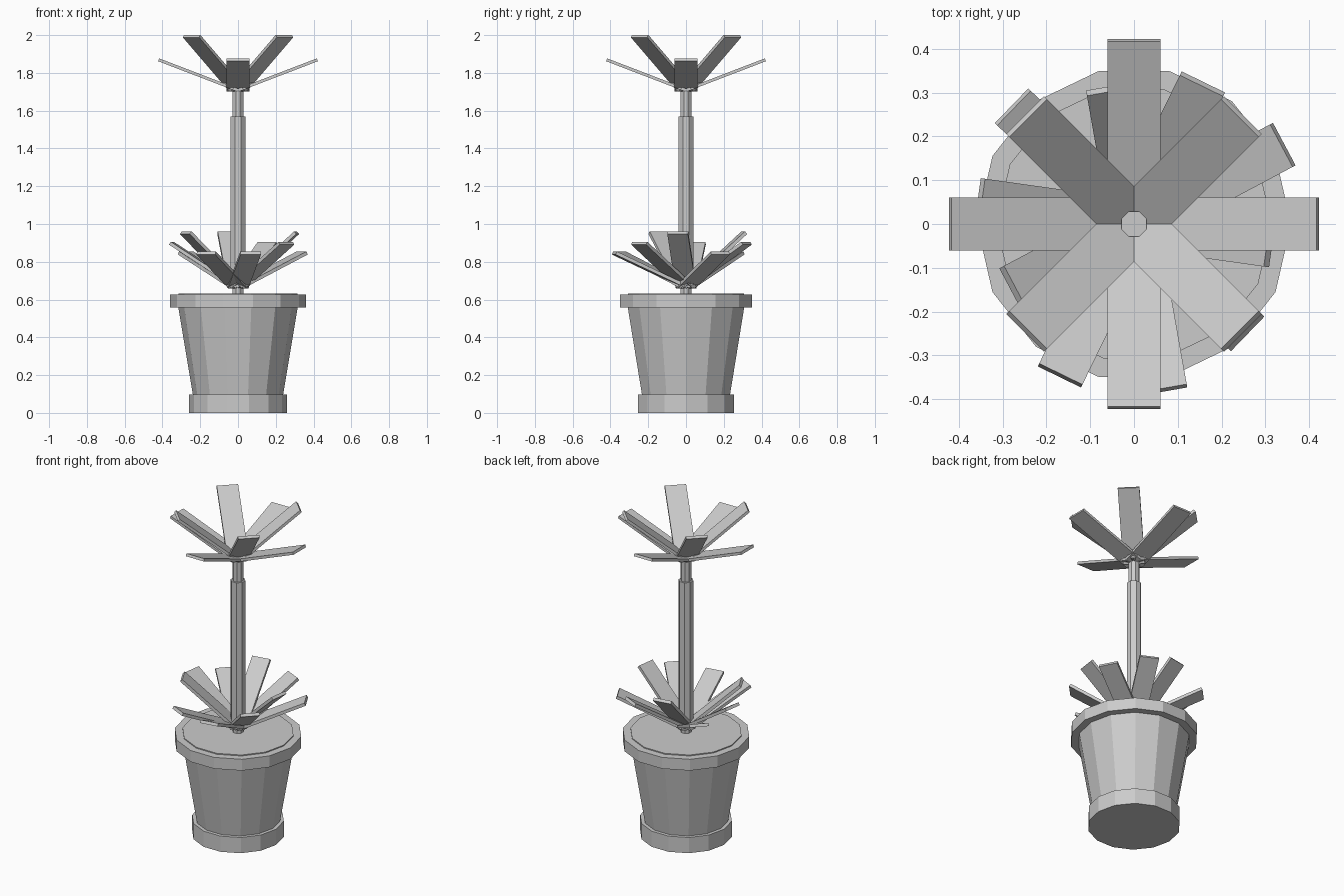
import bpy
import math
from mathutils import Matrix

if "Cube" in bpy.data.objects:
    bpy.data.objects.remove(bpy.data.objects["Cube"])

grey = bpy.data.materials.new("plain_grey")
grey.diffuse_color = (0.6, 0.6, 0.6, 1)
grey.use_nodes = True
grey.node_tree.nodes["Principled BSDF"].inputs["Base Color"].default_value = grey.diffuse_color


def finish(name, verts, faces):
    mesh = bpy.data.meshes.new(name)
    mesh.from_pydata(verts, [], faces)
    mesh.materials.append(grey)
    obj = bpy.data.objects.new(name, mesh)
    bpy.context.collection.objects.link(obj)
    return obj


def lathe(name, profile, sides, turn=0.0):
    """Closed faceted solid from (radius, height) pairs, bottom to top."""
    verts, faces = [], []
    for r, z in profile:
        for k in range(sides):
            a = turn + math.tau * k / sides
            verts.append((r * math.cos(a), r * math.sin(a), z))
    for i in range(len(profile) - 1):
        for k in range(sides):
            a, b = i * sides + k, i * sides + (k + 1) % sides
            faces.append((a, b, b + sides, a + sides))
    faces.append(tuple(reversed(range(sides))))
    faces.append(tuple(range(len(verts) - sides, len(verts))))
    return finish(name, verts, faces)


def blade(name, length, width, thick, tilt, heading, z):
    """Thin slab running outward from the stem axis, tilted upward."""
    w, t = width / 2, thick / 2
    verts = [(x, y, h) for x in (0, length) for y in (-w, w) for h in (-t, t)]
    faces = [(0, 1, 3, 2), (4, 6, 7, 5), (0, 4, 5, 1),
             (2, 3, 7, 6), (0, 2, 6, 4), (1, 5, 7, 3)]
    obj = finish(name, verts, faces)
    obj.data.transform(Matrix.Translation((0, 0, z))
                       @ Matrix.Rotation(math.radians(heading), 4, 'Z')
                       @ Matrix.Rotation(math.radians(-tilt), 4, 'Y'))
    return obj


# Pot: foot, tapered body, rim and soil
lathe("pot_foot", [(0.26, 0), (0.26, 0.097)], 14)
lathe("pot_body", [(0.238, 0.09), (0.318, 0.57)], 14)
lathe("pot_rim", [(0.359, 0.557), (0.359, 0.627)], 14)
lathe("soil", [(0.315, 0.6), (0.315, 0.633)], 14)

# Stem: thin core with a thicker sleeve around the middle
eighth = math.pi / 8
lathe("stem_core", [(0.031, 0.62), (0.031, 1.745)], 8, eighth)
lathe("stem_sleeve", [(0.042, 0.67), (0.042, 1.57)], 8, eighth)

# Leaves: ten around the base, cycling through three tilts
for i in range(10):
    blade(f"leaf_{i + 1}", 0.425, 0.11, 0.018, (25, 33, 42.5)[i % 3],
          280 + 36 * i, 0.667)

# Petals: eight around the top, alternating low and steep
for i in range(8):
    blade(f"petal_{i + 1}", 0.45, 0.122, 0.016, (21, 39.5)[i % 2],
          45 * i, 1.708)
